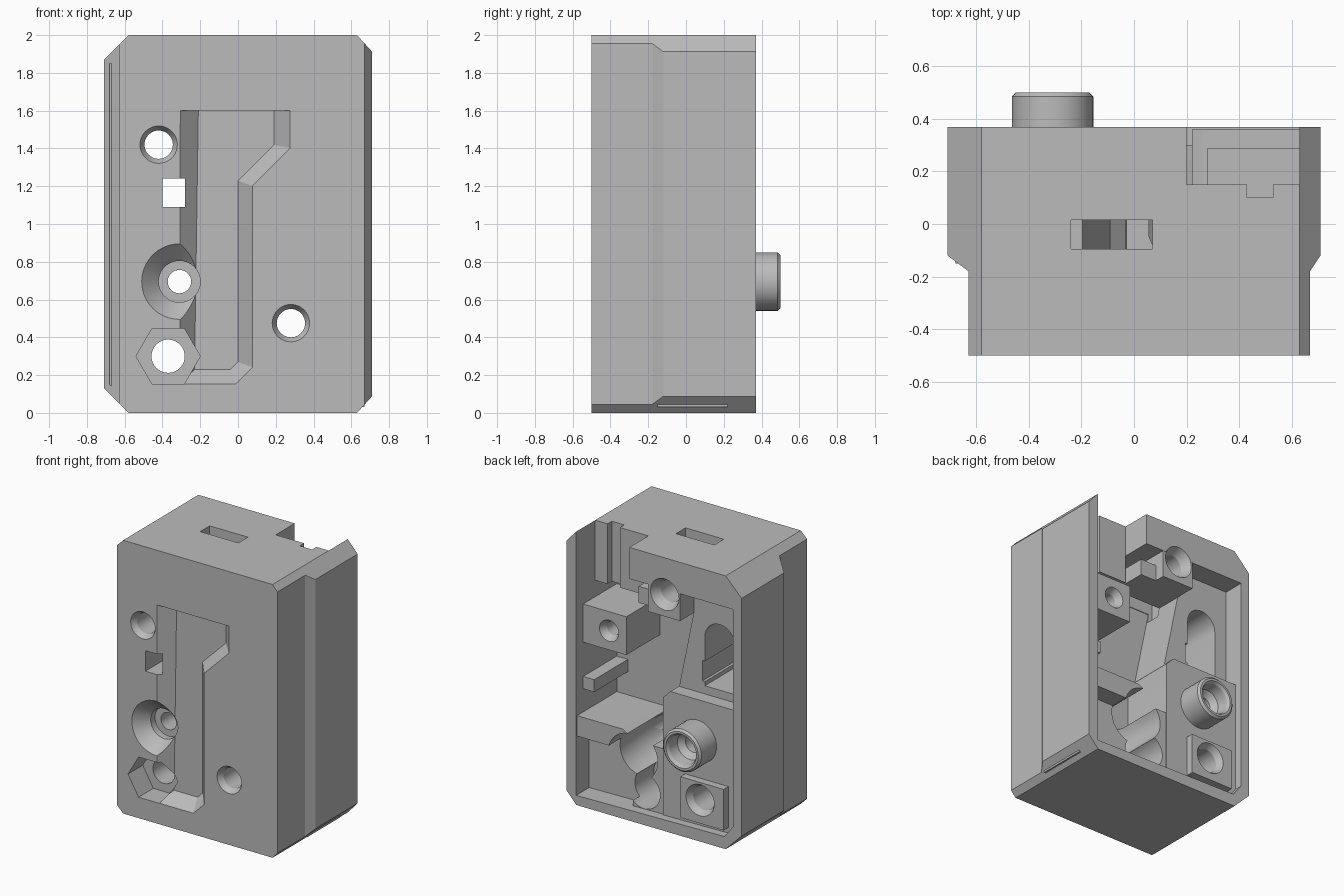
import bpy, bmesh, math

cube = bpy.data.objects.get("Cube")
if cube:
    bpy.data.objects.remove(cube, do_unlink=True)

grey = bpy.data.materials.new("plain grey")
grey.use_nodes = True
tone = (0.5, 0.5, 0.5, 1)
grey.diffuse_color = tone
grey.node_tree.nodes["Principled BSDF"].inputs["Base Color"].default_value = tone


def loft(name, *sections):
    """Closed solid through (y, [(x, z), ...]) sections of equal point count."""
    bm = bmesh.new()
    rings = [[bm.verts.new((x, y, z)) for x, z in poly] for y, poly in sections]
    n = len(rings[0])
    for a, b in zip(rings, rings[1:]):
        for i in range(n):
            j = (i + 1) % n
            bm.faces.new((a[i], a[j], b[j], b[i]))
    bm.faces.new(rings[0])
    bm.faces.new(rings[-1])
    bmesh.ops.recalc_face_normals(bm, faces=bm.faces)
    mesh = bpy.data.meshes.new(name)
    bm.to_mesh(mesh)
    bm.free()
    mesh.materials.append(grey)
    ob = bpy.data.objects.new(name, mesh)
    bpy.context.collection.objects.link(ob)
    return ob


def rect(x0, x1, z0, z1):
    return [(x0, z0), (x1, z0), (x1, z1), (x0, z1)]


def box(name, x0, x1, y0, y1, z0, z1):
    r = rect(x0, x1, z0, z1)
    return loft(name, (y0, r), (y1, r))


def ring(x, z, r, n=40):
    return [(x + r * math.cos(math.tau * i / n), z + r * math.sin(math.tau * i / n))
            for i in range(n)]


def turned(name, x, z, *steps, n=40):
    """Round solid along y from (y, radius) steps."""
    return loft(name, *[(y, ring(x, z, r, n)) for y, r in steps])


def combine(tool, operation):
    mod = body.modifiers.new(tool.name, 'BOOLEAN')
    mod.operation = operation
    mod.solver = 'EXACT'
    mod.object = tool
    bpy.context.view_layer.objects.active = body
    bpy.ops.object.modifier_apply(modifier=mod.name)
    bpy.data.objects.remove(tool, do_unlink=True)


def add(tool):
    combine(tool, 'UNION')


def cut(tool):
    combine(tool, 'DIFFERENCE')


def outline(left, right):
    """Chamfered housing outline, clipped at the given sides."""
    dl, dr = -0.58 - left, right - 0.63
    return [(left, dl), (-0.58, 0), (0.63, 0), (right, dr * 1.1),
            (right, 2 - dr * 1.1), (0.63, 2), (-0.58, 2), (left, 2 - dl)]


# Housing shell: narrow front, wider back
narrow, wide = outline(-0.63, 0.67), outline(-0.71, 0.71)
body = loft("housing", (-0.5, narrow), (-0.18, narrow), (-0.12, wide), (0.37, wide))

# Rear cavity and the open notch at the top
FLOOR = -0.1
cavity = [(0.63, 0.07), (-0.57, 0.09), (-0.64, 0.18), (-0.64, 1.77),
          (0.2, 1.77), (0.2, 1.56), (0.63, 1.56)]
cut(loft("cavity", (FLOOR, cavity), (0.5, cavity)))
cut(box("notch", 0.2, 0.63, 0.15, 0.5, 1.5, 2.1))
cut(box("notch_groove", 0.43, 0.53, 0.1, 0.2, 1.5, 2.1))

# Slanted column with a round-topped pocket
column = [(-0.68, 0.5), (-0.02, 0.5), (-0.08, 0.94), (-0.21, 1.57), (-0.21, 1.85), (-0.68, 1.85)]
add(loft("column", (-0.15, column), (0.21, column)))
arch = [(-0.42 + 0.12 * math.cos(math.pi * i / 16), 1.42 + 0.12 * math.sin(math.pi * i / 16))
        for i in range(17)] + [(-0.54, 1.06), (-0.3, 1.06)]
cut(loft("arch_pocket", (-0.25, arch), (0.4, arch)))

# Raised blocks inside the cavity
add(box("screw_tab", -0.21, 0.05, -0.15, 0.368, 1.57, 1.85))
add(box("nub", 0.03, 0.18, -0.15, 0.29, 1.57, 1.69))
add(box("side_block", 0.28, 0.67, -0.15, 0.29, 1.16, 1.44))
add(box("side_rib", 0.54, 0.67, -0.15, 0.29, 0.82, 0.91))
lower = [(-0.68, 0.15), (-0.56, 0.04), (-0.03, 0.04), (-0.03, 0.94), (-0.09, 1.0), (-0.68, 1.0)]
add(loft("boss_block", (-0.15, lower), (0.31, lower)))
add(box("middle_block", -0.1, 0.22, -0.15, 0.3, 0.03, 0.56))
add(box("corner_panel", 0.2, 0.67, -0.15, 0.22, 0.03, 0.53))
shelf = [(0.67, 0.5), (0.1, 0.5), (0.1, 0.56), (0.26, 0.65), (0.67, 0.65)]
add(loft("shelf", (-0.15, shelf), (0.36, shelf)))
add(box("nut_plate", -0.56, -0.21, 0.25, 0.365, 0.13, 0.43))
add(turned("rear_boss", -0.31, 0.695, (0.2, 0.155), (0.485, 0.155), (0.5, 0.14)))

# Round counterbores opening to the back
cut(turned("large_bore", 0.2, 0.45, (-0.2, 0.13), (-0.05, 0.18), (0.5, 0.18)))
cut(turned("small_bore", 0.13, 0.21, (0, 0.13), (0.5, 0.13)))

# Front channel with sloped sides
rim = [(-0.31, 0.15), (-0.01, 0.15), (0.08, 0.24), (0.08, 1.2), (0.28, 1.4), (0.28, 1.6), (-0.31, 1.6)]
bed = [(-0.23, 0.23), (-0.04, 0.23), (0, 0.27), (0, 1.23), (0.19, 1.42), (0.19, 1.6), (-0.21, 1.6)]
cut(loft("channel", (-0.505, rim), (-0.41, bed)))

# Front sockets
cut(turned("nut_socket", -0.37, 0.3, (-0.6, 0.17), (-0.33, 0.17), n=6))
cut(turned("cone_socket", -0.31, 0.695, (-0.505, 0.205), (-0.41, 0.11), (-0.36, 0.11)))

# Through holes with countersunk mouths
for x, z in ((-0.42, 1.42), (0.28, 0.475)):
    cut(turned("screw_hole", x, z, (-0.51, 0.105), (-0.46, 0.075), (0.6, 0.075)))
cut(turned("nut_hole", -0.37, 0.3, (-0.6, 0.088), (0.32, 0.088), (0.375, 0.12)))
cut(turned("boss_hole", -0.31, 0.695, (-0.6, 0.062), (0.36, 0.062), (0.4, 0.1), (0.48, 0.11), (0.51, 0.13)))
cut(box("window", -0.4, -0.28, -0.6, 0.3, 1.09, 1.24))

# Blind screw holes in the back, and the slot in the top
cut(turned("tab_hole", -0.085, 1.73, (0.06, 0.08), (0.3, 0.08), (0.375, 0.118)))
cut(turned("block_hole", 0.42, 1.3, (0.02, 0.05), (0.24, 0.05), (0.295, 0.08)))
cut(box("top_slot", -0.24, 0.07, -0.095, 0.015, 1.5, 2.1))

# Smooth round walls, crisp edges
bpy.ops.object.select_all(action='DESELECT')
body.select_set(True)
bpy.context.view_layer.objects.active = body
bpy.ops.object.shade_smooth_by_angle(angle=math.radians(25))
